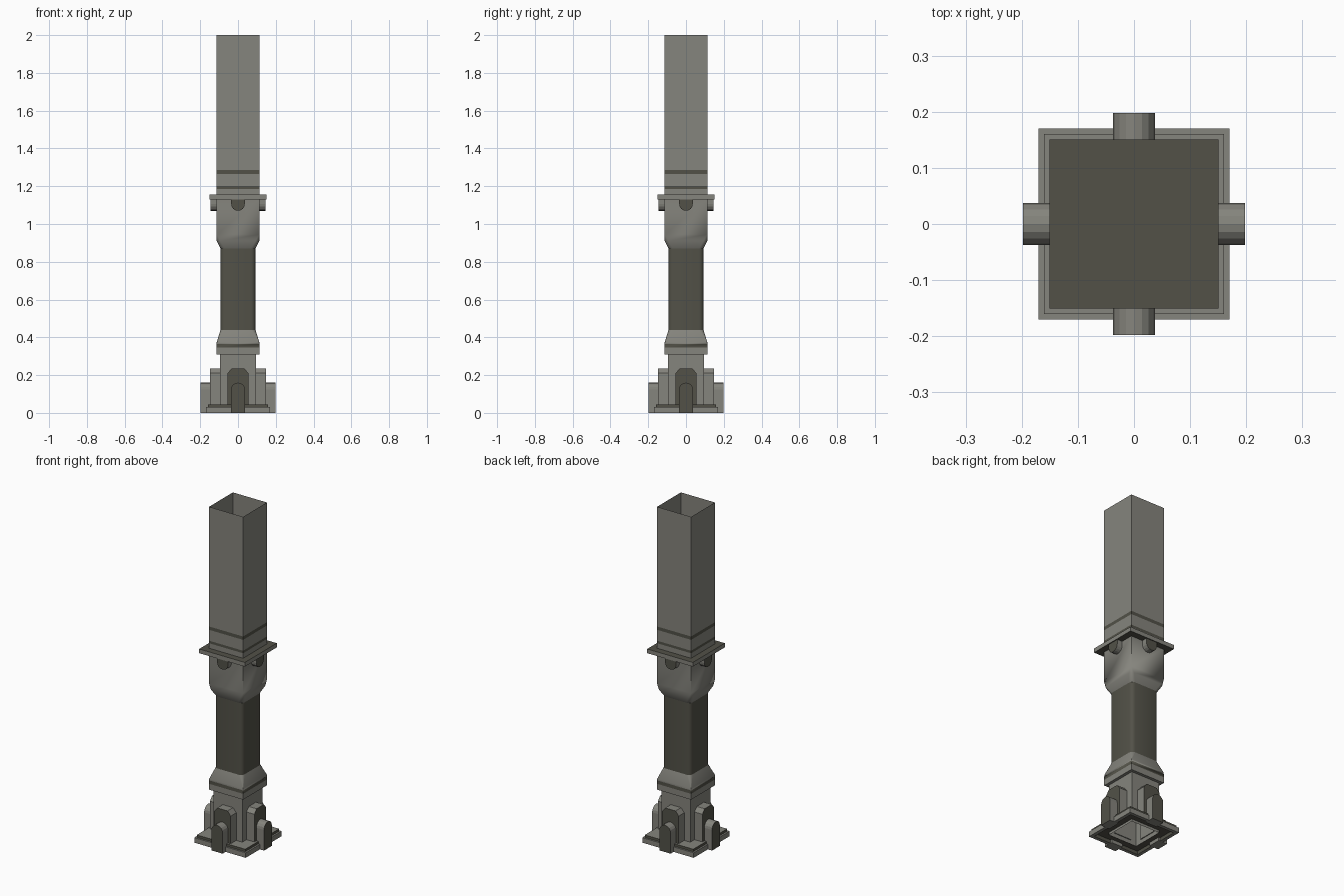
import bpy, bmesh, math
from mathutils import Matrix, Vector

cube = bpy.data.objects.get("Cube")
if cube:
    bpy.data.objects.remove(cube, do_unlink=True)


def make_material(name, colour):
    mat = bpy.data.materials.new(name)
    mat.use_nodes = True
    mat.diffuse_color = colour
    mat.node_tree.nodes["Principled BSDF"].inputs["Base Color"].default_value = colour
    return mat


LIGHT = make_material("light warm grey", (0.235, 0.232, 0.205, 1))
DARK = make_material("dark olive grey", (0.085, 0.083, 0.064, 1))


def finish(name, bm, smooth=False):
    bmesh.ops.remove_doubles(bm, verts=bm.verts, dist=0.00005)
    bmesh.ops.recalc_face_normals(bm, faces=bm.faces)
    mesh = bpy.data.meshes.new(name)
    bm.to_mesh(mesh)
    bm.free()
    mesh.materials.append(LIGHT)
    mesh.materials.append(DARK)
    obj = bpy.data.objects.new(name, mesh)
    bpy.context.collection.objects.link(obj)
    if smooth:
        bpy.ops.object.select_all(action="DESELECT")
        obj.select_set(True)
        bpy.context.view_layer.objects.active = obj
        bpy.ops.object.shade_smooth_by_angle(angle=math.radians(35))
    return obj


def square_ring(bm, half, radius, z):
    """Square outline with rounded corners."""
    verts = []
    for quarter in range(4):
        mid = math.pi / 4 + quarter * math.pi / 2
        cx = math.copysign(half - radius, math.cos(mid))
        cy = math.copysign(half - radius, math.sin(mid))
        for step in range(4):
            a = quarter * math.pi / 2 + step * math.pi / 6
            verts.append(bm.verts.new((cx + radius * math.cos(a), cy + radius * math.sin(a), z)))
    return verts


def loft(name, profile, dark=(), loop=False, caps=None, smooth=False):
    """Skin square rings (half width, corner radius, z); dark lists dark segments."""
    bm = bmesh.new()
    rings = [square_ring(bm, *p) for p in profile]
    pairs = list(zip(rings, rings[1:]))
    if loop:
        pairs.append((rings[-1], rings[0]))
    for i, (low, high) in enumerate(pairs):
        for k in range(len(low)):
            n = (k + 1) % len(low)
            face = bm.faces.new((low[k], low[n], high[n], high[k]))
            face.material_index = int(i in dark)
    if caps is not None:
        for ring in (rings[0], rings[-1]):
            bm.faces.new(ring).material_index = caps
    # collapse unused corner points on sharp outlines
    bmesh.ops.dissolve_degenerate(bm, dist=0.00005, edges=bm.edges)
    return finish(name, bm, smooth)


def bracket(name, outline, inner, outer, angle):
    """Extrude an (across, z) outline outward; the outward face is dark."""
    bm = bmesh.new()
    back = [bm.verts.new((x, -inner, z)) for x, z in outline]
    front = [bm.verts.new((x, -outer, z)) for x, z in outline]
    bm.faces.new(back)
    bm.faces.new(front).material_index = 1
    for k in range(len(outline)):
        n = (k + 1) % len(outline)
        bm.faces.new((back[k], back[n], front[n], front[k]))
    bmesh.ops.rotate(bm, verts=bm.verts, cent=Vector(), matrix=Matrix.Rotation(angle, 3, "Z"))
    return finish(name, bm)


def round_end(half, straight, tip, steps=8):
    """Outline with a flat end at z = straight and a rounded end at z = tip."""
    sign = 1 if tip > straight else -1
    centre = tip - sign * half
    arc = [(half * math.cos(math.pi * i / steps), centre + sign * half * math.sin(math.pi * i / steps))
           for i in range(steps + 1)]
    return [(half, straight)] + arc + [(-half, straight)]


# Base: hollow-bottomed plate and stepped plate
loft("base_plate", [(0.17, 0, 0), (0.17, 0, 0.03), (0.095, 0, 0.03),
                    (0.095, 0, 0.02), (0.15, 0, 0.02), (0.15, 0, 0)], dark=(3, 4), loop=True)
loft("base_step", [(0.16, 0, 0.03), (0.16, 0, 0.045), (0.095, 0, 0.045)], dark=(0,))

# Lower post, open underneath
loft("lower_post", [(0.095, 0, 0.005), (0.095, 0, 0.31)])

# Lower collar with dark band
loft("lower_collar", [(0.095, 0, 0.31), (0.1125, 0, 0.31), (0.1125, 0, 0.345), (0.1125, 0, 0.365),
                      (0.1125, 0.002, 0.375), (0.0925, 0.023, 0.44)], dark=(2,), smooth=True)

# Dark shaft
loft("shaft", [(0.0925, 0.023, 0.32), (0.0925, 0.023, 0.88)], dark=(0,), caps=1, smooth=True)

# Upper housing flaring out of the shaft
loft("upper_housing", [(0.0925, 0.023, 0.87), (0.1125, 0.02, 0.91), (0.1125, 0, 0.945),
                       (0.1125, 0, 1.135)], smooth=True)

# Flange, closing the bottom of the tube
loft("flange", [(0.151, 0, 1.13), (0.151, 0, 1.155)], caps=1)

# Open square tube with painted bands
loft("square_tube", [(0.1125, 0, z) for z in (1.15, 1.185, 1.2, 1.265, 1.285, 2)], dark=(1, 3))

# Feet and pegs on all four sides
wide = [(0.055, 0.03), (0.055, 0.21), (0.034, 0.235), (-0.034, 0.235), (-0.055, 0.21), (-0.055, 0.03)]
for i, side in enumerate(("front", "left", "back", "right")):
    turn = i * math.pi / 2
    bracket(side + "_foot_block", wide, 0.09, 0.147, turn)
    bracket(side + "_foot_tab", round_end(0.037, 0, 0.16), 0.14, 0.198, turn)
    bracket(side + "_flange_peg", round_end(0.036, 1.132, 1.07), 0.11, 0.146, turn)
